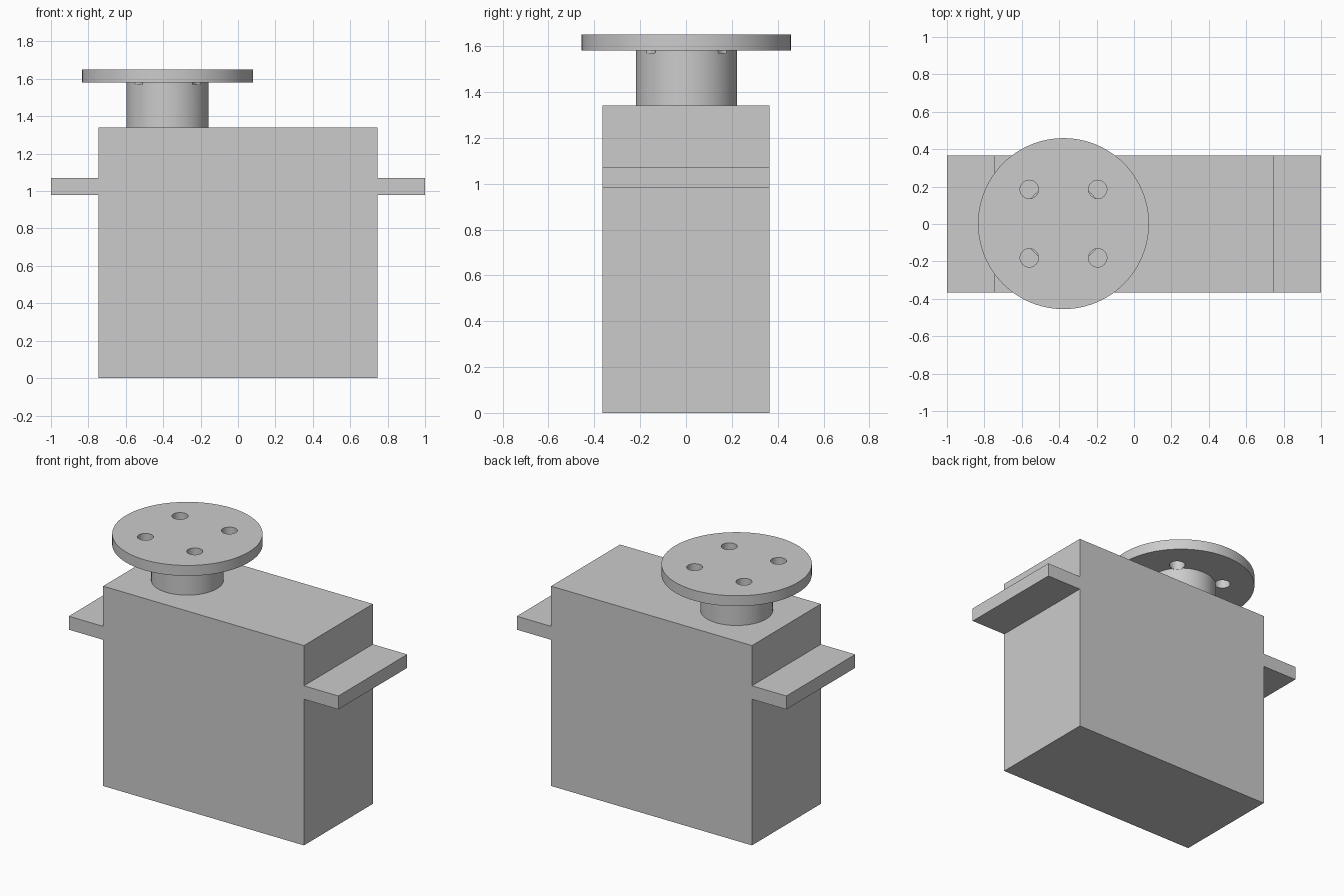
import bpy, bmesh, math
from mathutils import Vector, Matrix

cube = bpy.data.objects.get("Cube")
if cube:
    bpy.data.objects.remove(cube, do_unlink=True)

# Single plain grey
grey = bpy.data.materials.new("plain grey")
grey.use_nodes = True
colour = (0.6, 0.6, 0.6, 1)
grey.diffuse_color = colour
grey.node_tree.nodes["Principled BSDF"].inputs["Base Color"].default_value = colour


def make_object(name, bm):
    bmesh.ops.recalc_face_normals(bm, faces=bm.faces)
    mesh = bpy.data.meshes.new(name)
    bm.to_mesh(mesh)
    bm.free()
    mesh.materials.append(grey)
    obj = bpy.data.objects.new(name, mesh)
    bpy.context.collection.objects.link(obj)
    return obj


# Motor case with mounting tabs: half outline mirrored, then extruded in depth
HALF_DEPTH = 0.365
half = [(0.745, 0), (0.745, 0.98), (1, 0.98), (1, 1.07), (0.745, 1.07), (0.745, 1.34)]
outline = half + [(-x, z) for x, z in reversed(half)]
bm = bmesh.new()
face = bm.faces.new([bm.verts.new((x, -HALF_DEPTH, z)) for x, z in outline])
ext = bmesh.ops.extrude_face_region(bm, geom=[face])
moved = [v for v in ext["geom"] if isinstance(v, bmesh.types.BMVert)]
bmesh.ops.translate(bm, verts=moved, vec=(0, 2 * HALF_DEPTH, 0))
make_object("servo_case", bm)

# Output shaft and round horn: one turned profile
CENTRE = Vector((-0.377, 0.002, 0))
profile = [(0, 1.33), (0.22, 1.33), (0.22, 1.58), (0.457, 1.58), (0.457, 1.65), (0, 1.65)]
bm = bmesh.new()
points = [bm.verts.new((r, 0, z)) for r, z in profile]
edges = [bm.edges.new(pair) for pair in zip(points, points[1:])]
bmesh.ops.spin(bm, geom=points + edges, cent=(0, 0, 0), axis=(0, 0, 1),
               angle=math.tau, steps=96, use_duplicate=False)
bmesh.ops.remove_doubles(bm, verts=bm.verts, dist=0.0001)
bmesh.ops.translate(bm, verts=bm.verts, vec=CENTRE)
horn = make_object("shaft_and_horn", bm)

# Four screw holes, just nicking the top of the shaft
bm = bmesh.new()
for sx in (-1, 1):
    for sy in (-1, 1):
        place = Matrix.Translation(CENTRE + Vector((sx * 0.183, sy * 0.183, 1.67)))
        bmesh.ops.create_cone(bm, cap_ends=True, segments=32, radius1=0.049,
                              radius2=0.049, depth=0.2, matrix=place)
cutter = make_object("hole_cutter", bm)
cutter.hide_render = True

cut = horn.modifiers.new("screw holes", "BOOLEAN")
cut.operation = "DIFFERENCE"
cut.solver = "EXACT"
cut.object = cutter
bpy.ops.object.select_all(action="DESELECT")
bpy.context.view_layer.objects.active = horn
horn.select_set(True)
bpy.ops.object.modifier_apply(modifier=cut.name)
bpy.data.objects.remove(cutter, do_unlink=True)
bpy.ops.object.shade_smooth_by_angle(angle=math.radians(30))
